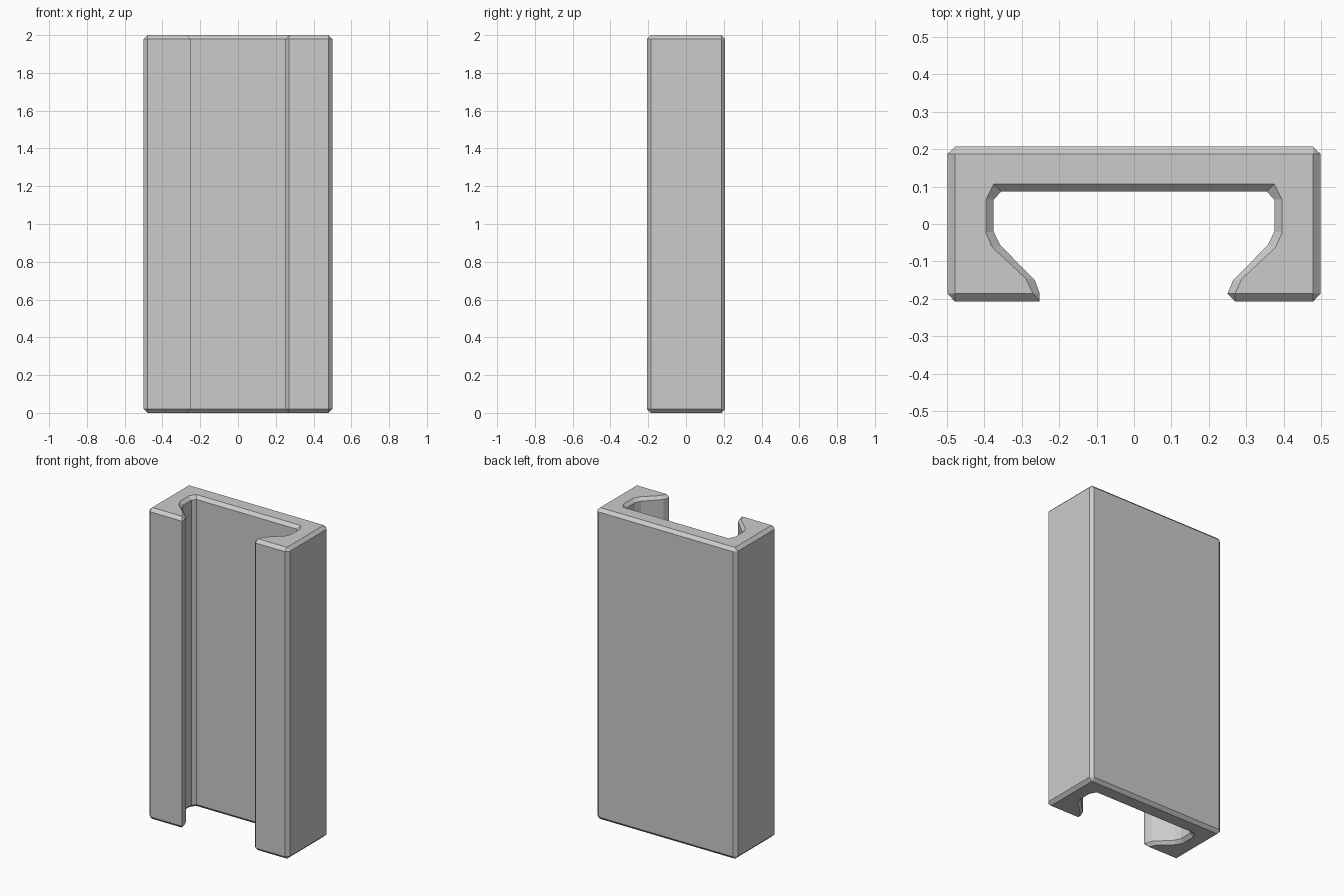
import bpy, bmesh

if "Cube" in bpy.data.objects:
    bpy.data.objects.remove(bpy.data.objects["Cube"])

HEIGHT, BEVEL = 2.0, 0.02

# Right half of the C-shaped section: (wall x, wall y, end-cap x, end-cap y)
half = [
    (0.478, 0.207, 0.479, 0.187), (0.499, 0.187, 0.479, 0.187),   # back corner
    (0.499, -0.186, 0.479, -0.186), (0.479, -0.207, 0.479, -0.186),  # front corner
    (0.27, -0.207, 0.27, -0.186), (0.25, -0.186, 0.27, -0.186),   # lip tip
    (0.265, -0.15, 0.289, -0.146), (0.358, -0.056, 0.379, -0.062),  # lip slope
    (0.375, -0.02, 0.396, -0.023), (0.375, 0.065, 0.396, 0.065),  # inner side
    (0.355, 0.087, 0.375, 0.107),                                 # inner back
]
left = [(-a, b, -c, d) for a, b, c, d in half]
left[4] = (-0.252, -0.207, -0.27, -0.186)   # the left lip has a square tip
del left[3 + 2]
left.insert(5, (-0.252, -0.186, -0.27, -0.186))
section = half + left[::-1]

# Stack of rings: bottom cap, wall bottom, wall top, top cap
bm = bmesh.new()
rings = []
for z, cap in ((0, True), (BEVEL, False), (HEIGHT - BEVEL, False), (HEIGHT, True)):
    rings.append([bm.verts.new((p[2], p[3], z) if cap else (p[0], p[1], z))
                  for p in section])
n = len(section)
for lo, hi in zip(rings, rings[1:]):
    for i in range(n):
        j = (i + 1) % n
        bm.faces.new((lo[i], lo[j], hi[j], hi[i]))
bmesh.ops.remove_doubles(bm, verts=bm.verts[:], dist=0.0005)

# Close the two ends
for z in (0, HEIGHT):
    edges = [e for e in bm.edges if e.is_boundary
             and all(abs(v.co.z - z) < 1e-4 for v in e.verts)]
    bmesh.ops.contextual_create(bm, geom=edges)
bmesh.ops.recalc_face_normals(bm, faces=bm.faces[:])

mesh = bpy.data.meshes.new("channel_rail")
bm.to_mesh(mesh)
bm.free()
rail = bpy.data.objects.new("channel_rail", mesh)
bpy.context.collection.objects.link(rail)
